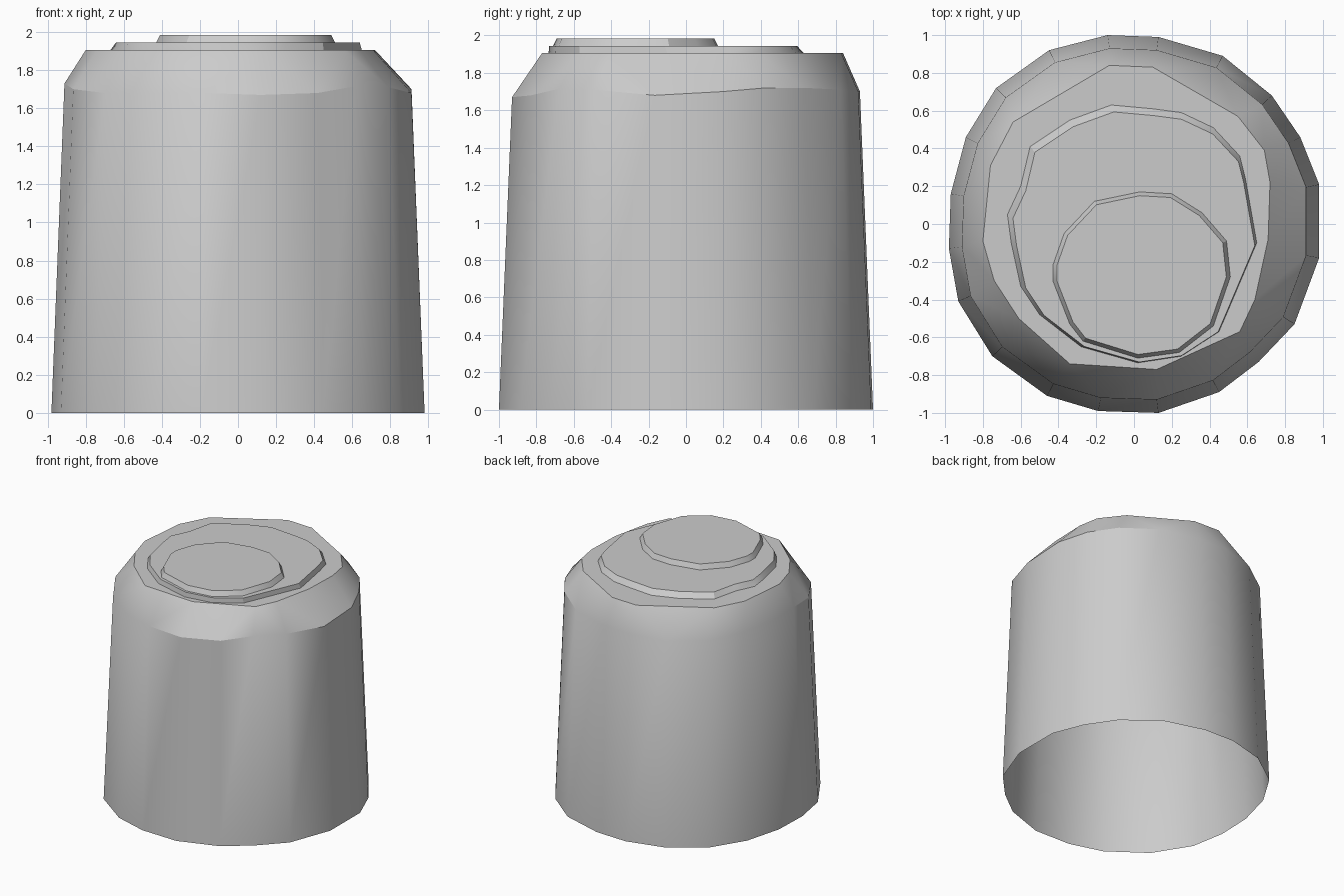
import bpy, bmesh

if "Cube" in bpy.data.objects:
    bpy.data.objects.remove(bpy.data.objects["Cube"])

# Counter-clockwise outlines seen from above
BASE = [(.98, .21), (.88, .46), (.73, .68), (.47, .89), (.13, .99), (-.14, 1), (-.45, .92),
        (-.73, .72), (-.89, .46), (-.97, .16), (-.98, -.13), (-.93, -.41), (-.75, -.70),
        (-.46, -.91), (-.19, -.99), (.13, -1), (.45, -.89), (.66, -.73), (.85, -.53), (.98, -.18)]
SHOULDER_Z = [1.70, 1.72, 1.72, 1.71, 1.70, 1.70, 1.69, 1.69, 1.71, 1.72,
              1.73, 1.70, 1.68, 1.68, 1.68, 1.67, 1.68, 1.715, 1.71, 1.68]
CROWN = [(.72, .22), (.69, .39), (.55, .57), (.10, .83), (-.13, .84), (-.64, .54), (-.76, .31),
         (-.80, -.09), (-.74, -.30), (-.61, -.50), (-.34, -.74), (.12, -.77), (.56, -.57),
         (.64, -.40), (.71, -.08)]
LOWER = [(.65, -.10), (.59, .24), (.56, .36), (.42, .51), (.25, .59), (.10, .61), (-.12, .63),
         (-.34, .55), (-.55, .41), (-.60, .20), (-.67, .05), (-.65, -.10), (-.60, -.33),
         (-.50, -.48), (-.28, -.65), (.02, -.735), (.25, -.70), (.45, -.57), (.51, -.43)]
UPPER = [(.49, -.09), (.36, .06), (.20, .16), (.03, .17), (-.21, .12), (-.37, -.05), (-.43, -.22),
         (-.43, -.30), (-.34, -.53), (-.27, -.62), (.02, -.71), (.24, -.68), (.42, -.54), (.51, -.28)]


def scaled(pts, s, c=(0, 0)):
    return [(c[0] + (x - c[0]) * s, c[1] + (y - c[1]) * s) for x, y in pts]


def level(pts, z):
    return [(x, y, z) for x, y in pts]


def skin(bm, a, b):
    """Join two loops, advancing along whichever side gives the shorter diagonal."""
    n, m = len(a), len(b)
    if n == m:
        for i in range(n):
            j = (i + 1) % n
            bm.faces.new((a[i], a[j], b[j], b[i]))
        return
    i = j = 0
    while i < n or j < m:
        p, q, p2, q2 = a[i % n], b[j % m], a[(i + 1) % n], b[(j + 1) % m]
        if j == m or (i < n and (p2.co - q.co).length < (q2.co - p.co).length):
            bm.faces.new((p, p2, q))
            i += 1
        else:
            bm.faces.new((p, q2, q))
            j += 1


def stack(name, rings, hole=None):
    """Open-bottomed stack of rings; flat top, optionally with a hole."""
    bm = bmesh.new()
    loops = [[bm.verts.new(p) for p in r] for r in rings]
    for a, b in zip(loops, loops[1:]):
        skin(bm, a, b)
    top = loops[-1]
    if hole:
        inner = [bm.verts.new(p) for p in hole]
        edges = []
        for loop in (top, inner):
            for k, v in enumerate(loop):
                w = loop[k - 1]
                edges.append(bm.edges.get((v, w)) or bm.edges.new((v, w)))
        bmesh.ops.triangle_fill(bm, use_beauty=True, edges=edges, normal=(0, 0, 1))
        for f in bm.faces:
            f.normal_update()
            if f.normal.z < -.9:
                f.normal_flip()
    else:
        bm.faces.new(top)
    me = bpy.data.meshes.new(name)
    bm.to_mesh(me)
    bm.free()
    ob = bpy.data.objects.new(name, me)
    bpy.context.collection.objects.link(ob)
    bpy.ops.object.select_all(action='DESELECT')
    ob.select_set(True)
    bpy.context.view_layer.objects.active = ob
    bpy.ops.object.shade_smooth_by_angle(angle=.52)


# Tapered trunk with bevelled shoulder
shoulder = [(x, y, z) for (x, y), z in zip(scaled(BASE, .93), SHOULDER_Z)]
stack("body", [level(BASE, 0), shoulder, level(CROWN, 1.905)], level(LOWER, 1.905))

# Two thin off-centre steps on top
stack("lower_step", [level(LOWER, 1.905), level(scaled(LOWER, .97, (.3, -.6)), 1.945)],
      level(UPPER, 1.945))
stack("upper_step", [level(UPPER, 1.945), level(scaled(UPPER, .955, (.04, -.28)), 1.985)])
